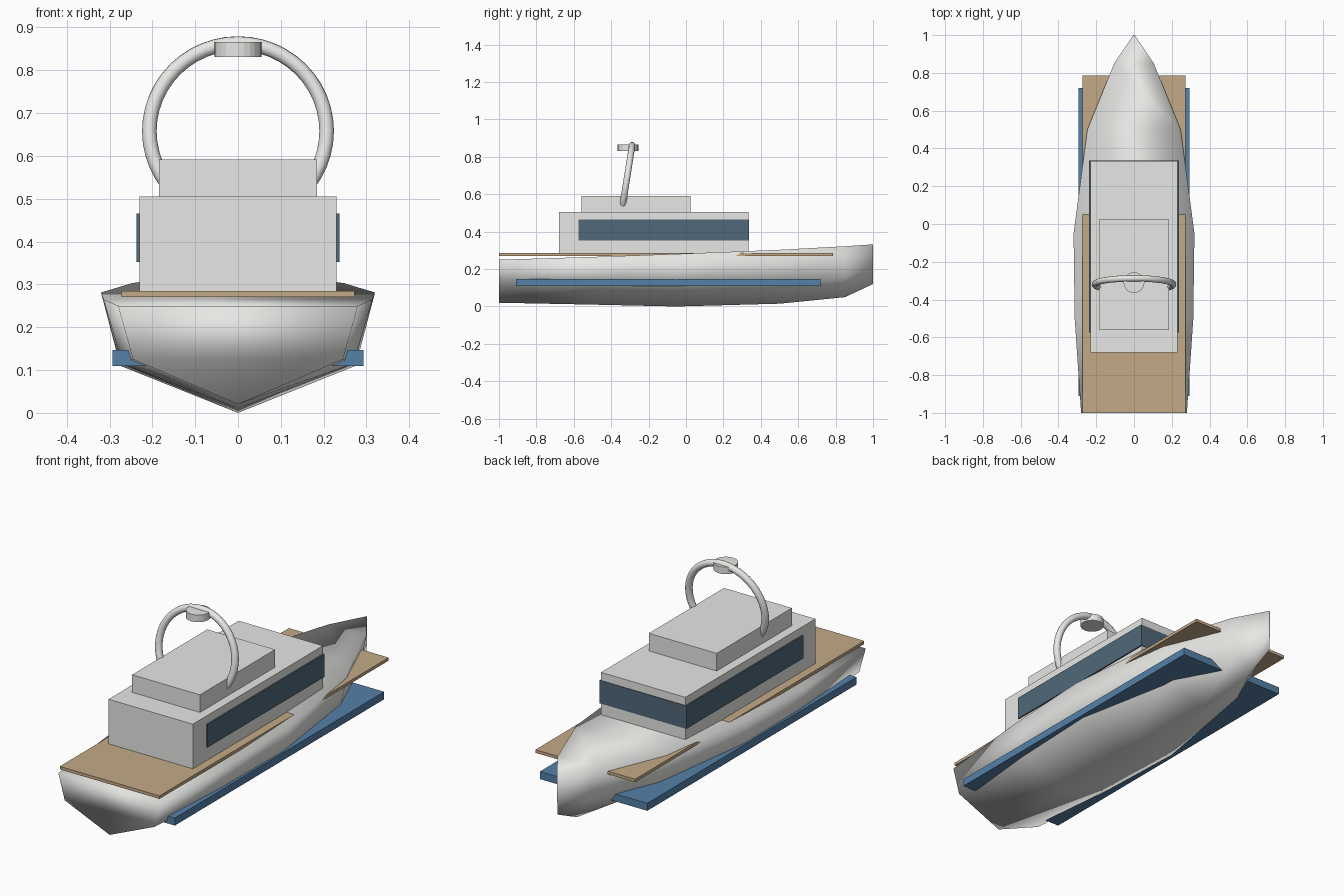
import bpy, bmesh, math
from mathutils import Vector

cube = bpy.data.objects.get("Cube")
if cube:
    bpy.data.objects.remove(cube, do_unlink=True)


def material(name, rgb):
    m = bpy.data.materials.new(name)
    m.use_nodes = True
    m.diffuse_color = (*rgb, 1)
    m.node_tree.nodes["Principled BSDF"].inputs["Base Color"].default_value = (*rgb, 1)
    return m


WHITE = material("off_white", (0.8, 0.8, 0.78))
TEAK = material("teak", (0.55, 0.40, 0.24))
BLUE = material("stripe_blue", (0.09, 0.22, 0.39))
GLASS = material("dark_glass", (0.08, 0.14, 0.19))


def finish(name, bm, mat, smooth=False):
    bmesh.ops.recalc_face_normals(bm, faces=bm.faces)
    mesh = bpy.data.meshes.new(name)
    bm.to_mesh(mesh)
    bm.free()
    mesh.materials.append(mat)
    for p in mesh.polygons:
        p.use_smooth = smooth
    ob = bpy.data.objects.new(name, mesh)
    bpy.context.collection.objects.link(ob)
    return ob


def box(name, half_x, y, z, mat):
    bm = bmesh.new()
    bmesh.ops.create_cube(bm, size=1)
    for v in bm.verts:
        v.co = Vector((v.co.x * 2 * half_x,
                       y[0] + (v.co.y + 0.5) * (y[1] - y[0]),
                       z[0] + (v.co.z + 0.5) * (z[1] - z[0])))
    return finish(name, bm, mat)


# Hull stations: y, sheer half width, sheer z, chine half width, chine z, keel z
STATIONS = [
    (-1.0, 0.28, 0.25, 0.245, 0.125, 0.02),
    (-0.5, 0.314, 0.265, 0.27, 0.115, 0.01),
    (-0.05, 0.32, 0.281, 0.275, 0.11, 0.0),
    (0.5, 0.247, 0.303, 0.205, 0.125, 0.015),
    (0.85, 0.105, 0.322, 0.07, 0.155, 0.05),
    (1.0, 0.004, 0.332, 0.003, 0.21, 0.12),
]
bm = bmesh.new()
rings = []
for y, sw, sz, cw, cz, kz in STATIONS:
    section = [(-sw, sz), (-cw, cz), (0, kz), (cw, cz), (sw, sz)]
    rings.append([bm.verts.new((x, y, z)) for x, z in section])
for a, b in zip(rings, rings[1:]):
    for i in range(5):
        j = (i + 1) % 5
        bm.faces.new((a[i], a[j], b[j], b[i]))
bm.faces.new(rings[0])
bm.faces.new(rings[-1])
finish("hull", bm, WHITE, smooth=True)

# Deck, side stripe and cabins
box("deck", 0.272, (-1.0, 0.785), (0.27, 0.285), TEAK)
box("side_stripe", 0.293, (-0.91, 0.72), (0.11, 0.147), BLUE)
box("main_cabin", 0.23, (-0.68, 0.333), (0.285, 0.505), WHITE)
box("cabin_windows", 0.237, (-0.575, 0.336), (0.352, 0.465), GLASS)
box("upper_cabin", 0.185, (-0.56, 0.025), (0.505, 0.592), WHITE)

# Raked radar arch, its lower part buried in the cabins
bpy.ops.mesh.primitive_torus_add(
    major_radius=0.207, minor_radius=0.017, major_segments=48, minor_segments=12,
    location=(0, -0.32, 0.658), rotation=(math.radians(81), 0, 0))
arch = bpy.context.object
arch.name = "radar_arch"
arch.data.materials.append(WHITE)
bpy.ops.object.shade_smooth()

# Radar dome
bm = bmesh.new()
bmesh.ops.create_cone(bm, cap_ends=True, segments=24, radius1=0.055, radius2=0.055, depth=0.035)
bmesh.ops.translate(bm, verts=bm.verts, vec=(0, -0.31, 0.848))
finish("radar_dome", bm, WHITE)
